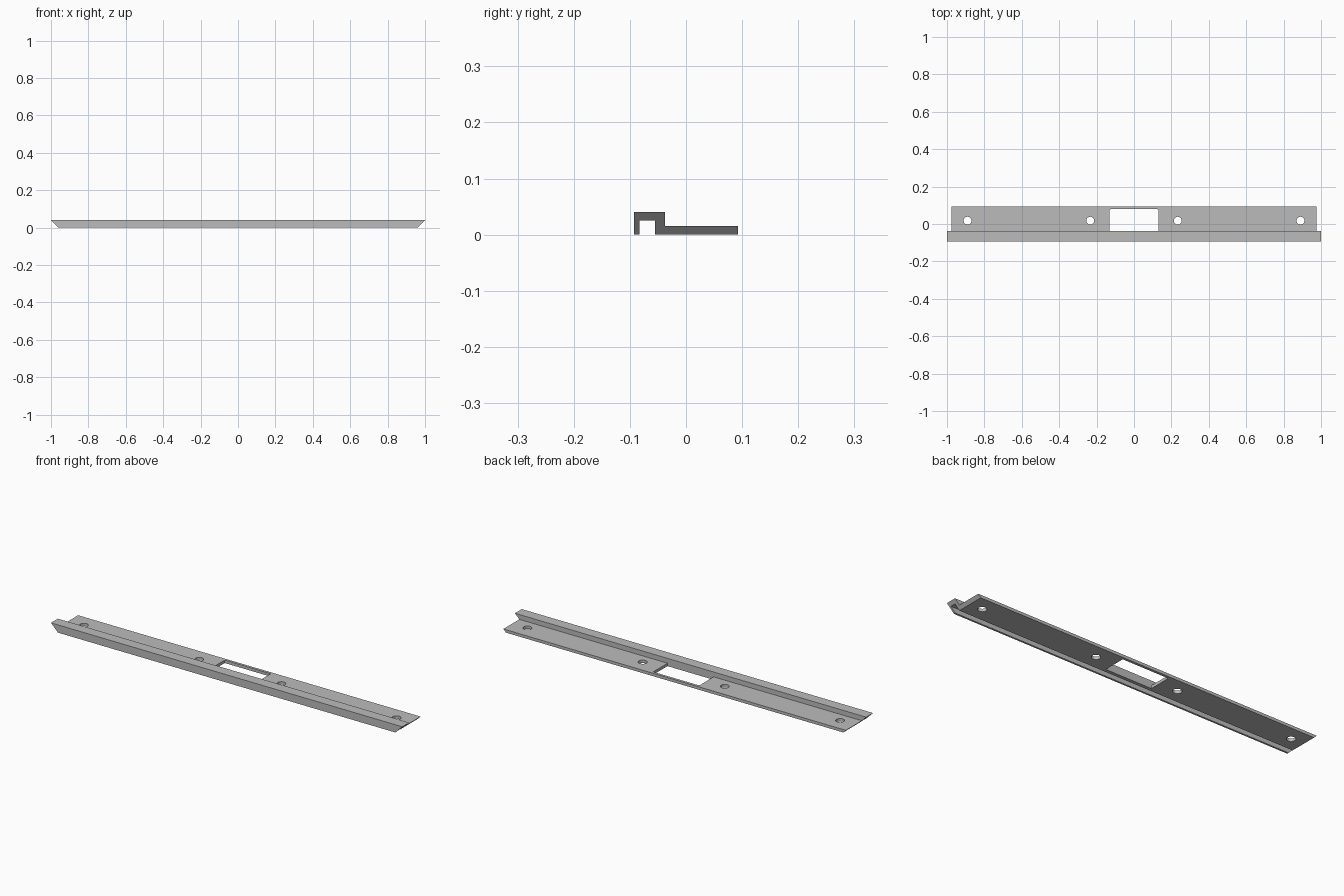
import bpy
import bmesh

cube = bpy.data.objects.get("Cube")
if cube:
    bpy.data.objects.remove(cube, do_unlink=True)

# Dimensions
HALF_BASE = 0.96          # half length at the bottom, ends flare outward at 45 degrees
RIB_BACK = -0.037
PLATE_TOP = 0.015
HOLE_Y, HOLE_RADIUS = 0.018, 0.021

grey = bpy.data.materials.new("metal_grey")
grey.use_nodes = True
colour = (0.5, 0.5, 0.5, 1.0)
grey.diffuse_color = colour
grey.node_tree.nodes["Principled BSDF"].inputs["Base Color"].default_value = colour


def new_object(name, bm):
    bmesh.ops.recalc_face_normals(bm, faces=bm.faces)
    mesh = bpy.data.meshes.new(name)
    bm.to_mesh(mesh)
    bm.free()
    obj = bpy.data.objects.new(name, mesh)
    bpy.context.collection.objects.link(obj)
    mesh.materials.append(grey)
    return obj


# Rail: hollow rib with a flat flange behind it, swept between mitred ends
profile = [(-0.0925, 0), (-0.0925, 0.04), (RIB_BACK, 0.04), (RIB_BACK, PLATE_TOP),
           (0.0925, PLATE_TOP), (0.0925, 0), (-0.055, 0), (-0.055, 0.025),
           (-0.083, 0.025), (-0.083, 0)]
bm = bmesh.new()
ends = [[bm.verts.new((side * (HALF_BASE + z), y, z)) for y, z in profile]
        for side in (-1, 1)]
for ring in ends:
    bm.faces.new(ring)
for i in range(len(profile)):
    j = (i + 1) % len(profile)
    bm.faces.new((ends[0][i], ends[0][j], ends[1][j], ends[1][i]))
rail = new_object("mitred_rail", bm)

# Window cutter with softened back corners
bm = bmesh.new()
bmesh.ops.create_cube(bm, size=1)
for v in bm.verts:
    v.co.x *= 0.262
    v.co.y = 0.079 if v.co.y > 0 else RIB_BACK
    v.co.z *= 0.1
corners = [e for e in bm.edges if all(v.co.y > 0 for v in e.verts)
           and abs(e.verts[0].co.z - e.verts[1].co.z) > 0.05]
bmesh.ops.bevel(bm, geom=corners, offset=0.005, segments=3, profile=0.5,
                affect='EDGES')
cutters = [new_object("window_cutter", bm)]

# Screw hole cutters
for x in (-0.89, -0.234, 0.234, 0.89):
    bm = bmesh.new()
    bmesh.ops.create_cone(bm, cap_ends=True, segments=32, radius1=HOLE_RADIUS,
                          radius2=HOLE_RADIUS, depth=0.1)
    bmesh.ops.translate(bm, verts=bm.verts, vec=(x, HOLE_Y, 0))
    cutters.append(new_object("screw_hole_cutter", bm))

# Cut the openings, then bake the result and drop the cutters
for cutter in cutters:
    cutter.hide_render = True
    mod = rail.modifiers.new(cutter.name, 'BOOLEAN')
    mod.operation = 'DIFFERENCE'
    mod.solver = 'EXACT'
    mod.object = cutter
bpy.context.view_layer.objects.active = rail
rail.select_set(True)
for mod in list(rail.modifiers):
    bpy.ops.object.modifier_apply(modifier=mod.name)
for cutter in cutters:
    bpy.data.objects.remove(cutter, do_unlink=True)
bpy.ops.object.shade_smooth_by_angle()
